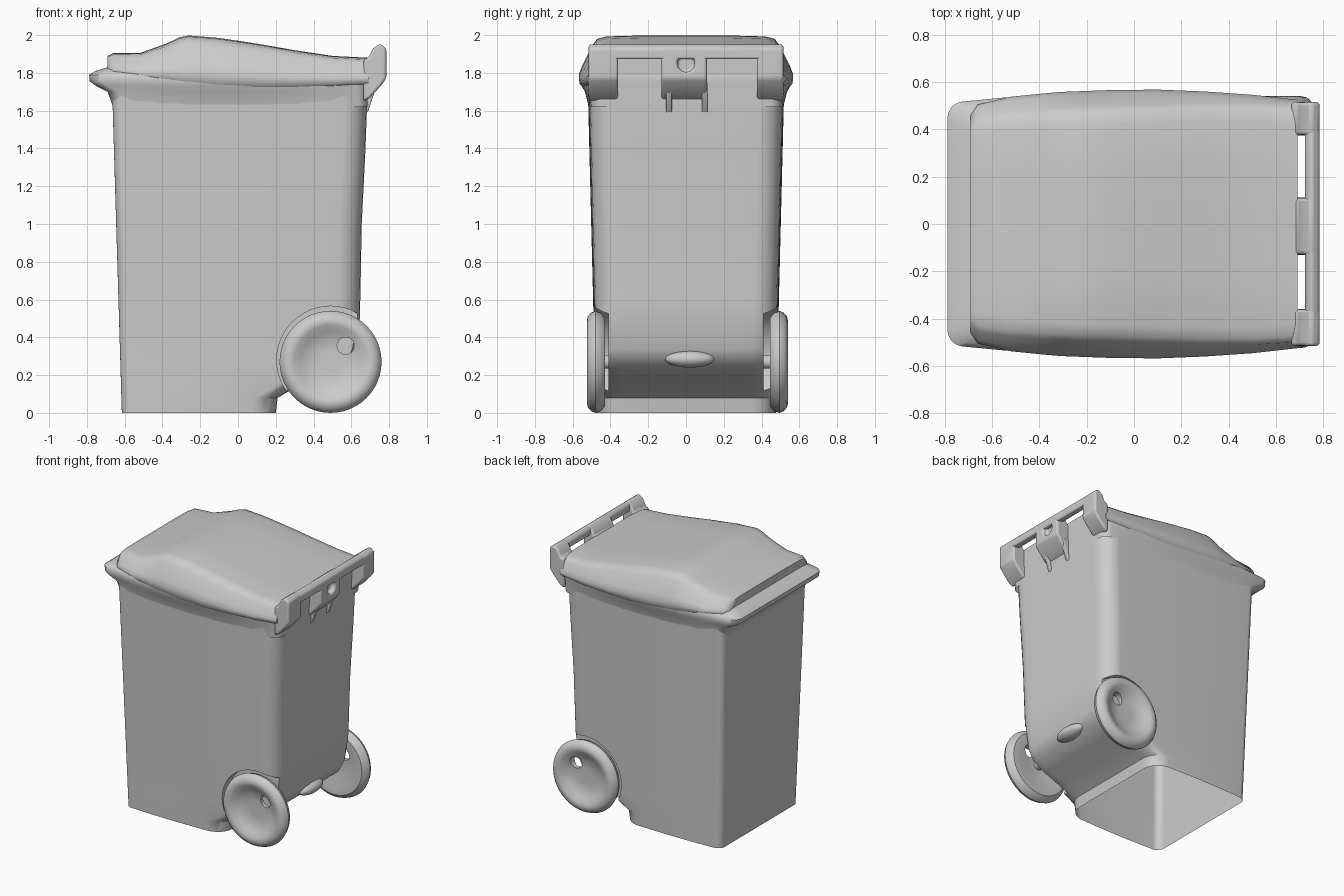
import bpy, bmesh
from math import cos, sin, pi, radians
from mathutils import Matrix, Vector

if "Cube" in bpy.data.objects:
    bpy.data.objects.remove(bpy.data.objects["Cube"])


def shade(ob, angle):
    bpy.ops.object.select_all(action='DESELECT')
    ob.select_set(True)
    bpy.context.view_layer.objects.active = ob
    bpy.ops.object.shade_smooth_by_angle(angle=radians(angle))


def finish(name, bm, angle=40, bevel=0):
    """Turn a bmesh into a smooth-shaded object."""
    bmesh.ops.recalc_face_normals(bm, faces=bm.faces)
    me = bpy.data.meshes.new(name)
    bm.to_mesh(me)
    bm.free()
    ob = bpy.data.objects.new(name, me)
    bpy.context.collection.objects.link(ob)
    if bevel:
        m = ob.modifiers.new("bevel", 'BEVEL')
        m.width, m.segments = bevel, 3
    shade(ob, angle)
    return ob


def ring(z, x0, x1, hy, bow, rf, rr):
    """Rounded rectangle at height z, long sides bowed outwards."""
    arcs = []
    for k, (cx, cy, r) in enumerate([(x1 - rr, hy - rr, rr), (x0 + rf, hy - rf, rf),
                                     (x0 + rf, rf - hy, rf), (x1 - rr, rr - hy, rr)]):
        arcs.append([Vector((cx + r * cos(a), cy + r * sin(a), z))
                     for a in [(k + i / 6) * pi / 2 for i in range(7)]])
    pts = []
    for k, arc in enumerate(arcs):
        nxt = arcs[(k + 1) % 4][0]
        pts += arc + [arc[-1].lerp(nxt, i / 8) for i in range(1, 8)]
    for p in pts:
        u = (2 * p.x - x0 - x1) / (x1 - x0)
        p.y *= 1 + bow * (1 - u * u) / hy
    return pts


def loft(rings, closed=True, caps=False):
    """Skin consecutive point rows with quads."""
    bm = bmesh.new()
    rows = [[bm.verts.new(p) for p in r] for r in rings]
    n = len(rows[0])
    for a, b in zip(rows, rows[1:]):
        for i in range(n if closed else n - 1):
            j = (i + 1) % n
            bm.faces.new((a[i], a[j], b[j], b[i]))
    if caps:
        bm.faces.new(rows[0])
        bm.faces.new(rows[-1])
    return bm


def prism(name, profile, y0, y1, bevel=0.014):
    """Extrude an x-z profile between two y positions."""
    rows = [[(x, y, z) for x, z in profile] for y in (y0, y1)]
    return finish(name, loft(rows, caps=True), bevel=bevel)


def cylinder(name, centre, r, length, axis):
    bm = bmesh.new()
    rot = Matrix.Rotation(pi / 2, 4, 'X' if axis == 'Y' else 'Y')
    bmesh.ops.create_cone(bm, cap_ends=True, segments=48, radius1=r, radius2=r,
                          depth=length, matrix=Matrix.Translation(centre) @ rot)
    return finish(name, bm)


def cut(target, cutter):
    m = target.modifiers.new("cut", 'BOOLEAN')
    m.operation, m.solver, m.object = 'DIFFERENCE', 'EXACT', cutter
    cutter.hide_render = True
    bpy.context.view_layer.objects.active = target
    bpy.ops.object.modifier_move_to_index(modifier=m.name, index=0)
    bpy.ops.object.modifier_apply(modifier=m.name)
    bpy.data.objects.remove(cutter)
    shade(target, 35)


WX, WZ = 0.49, 0.27   # wheel centre

# Tapered body; the rear sweeps in at the bottom above the axle
rear = [(0, .20), (.08, .21), (.15, .33), (.20, .47), (.26, .58), (.34, .62),
        (.50, .645), (.59, .647), (.62, .648), (1.0, .655), (1.4, .675), (1.68, .685)]
body = finish("body", loft([ring(z, -.615 - .03 * z, x, .465 + .025 * z, .012, .05, .12)
                            for z, x in rear], caps=True))
for s in (-1, 1):
    cut(body, cylinder("wheel_well", (WX, s * .56, WZ + .01), .285, .3, 'Y'))

# Open the body at the top and underneath
bm = bmesh.new()
bm.from_mesh(body.data)
ends = [f for f in bm.faces if all(v.co.z < .001 for v in f.verts)
        or all(v.co.z > 1.679 for v in f.verts)]
bmesh.ops.delete(bm, geom=ends, context='FACES')
bm.to_mesh(body.data)
bm.free()
body.modifiers.new("even_shading", 'WEIGHTED_NORMAL').keep_sharp = True

# Flared rim with the front lip
rim = [(1.62, -.662, .685, .50, .015), (1.70, -.69, .687, .505, .03),
       (1.73, -.75, .687, .508, .044), (1.755, -.785, .69, .51, .045),
       (1.79, -.788, .69, .51, .045), (1.81, -.755, .68, .49, .045),
       (1.83, -.69, .67, .46, .03)]
finish("rim", loft([ring(*r, .06, .06) for r in rim]), 50)

# Domed lid: sections along x as (x, bottom z, top z, outer y, inner y)
stations = [(-.69, 1.80, 1.89, .46, .40), (-.66, 1.79, 1.905, .505, .43),
            (-.52, 1.77, 1.905, .538, .45), (-.38, 1.755, 1.955, .552, .46),
            (-.31, 1.745, 1.988, .558, .465), (-.26, 1.74, 1.998, .56, .47),
            (-.10, 1.73, 1.985, .566, .475), (.10, 1.725, 1.955, .568, .48),
            (.30, 1.725, 1.92, .56, .485), (.50, 1.73, 1.89, .546, .485),
            (.69, 1.74, 1.88, .525, .475)]
sections = []
for x, zb, zt, yo, yi in stations:
    h = zt - zb
    half = [(yo - .07, zb + .01), (yo - .02, zb), (yo - .004, zb + .08 * h),
            (yo, zb + .25 * h), (yo - .015, zb + .42 * h), (yi + .025, zt - .2 * h),
            (yi, zt - .07 * h), (yi - .05, zt - .02 * h), (yi * .5, zt)]
    sections.append([(x, y, z) for y, z in half] + [(x, 0, zt)]
                    + [(x, -y, z) for y, z in reversed(half)])
bm = loft(sections, closed=False)
bm.verts.ensure_lookup_table()
n = len(sections[0])
bm.faces.new(bm.verts[:n])
bm.faces.new(bm.verts[-n:])
finish("lid", bm, 45)

# Rear handle: grip bar carried by three lugs, leaving two slots
prism("handle_bar", [(.725, 1.88), (.785, 1.87), (.785, 1.93), (.75, 1.955), (.722, 1.93)],
      -.49, .49)
lug = [(.665, 1.87), (.665, 1.65), (.70, 1.67), (.755, 1.73), (.785, 1.77),
       (.785, 1.93), (.75, 1.955), (.715, 1.93), (.69, 1.88)]
prism("handle_lug_left", lug, -.515, -.36)
prism("handle_lug_right", lug, .375, .515)
centre = prism("handle_lug_centre", lug, -.13, .11)
cut(centre, cylinder("lug_hole", (.80, 0, 1.85), .045, .1, 'X'))

# Small webs running from the centre lug down the back
for side, y in (("left", -.09), ("right", .10)):
    prism("lug_web_" + side, [(.67, 1.75), (.67, 1.58), (.69, 1.60), (.74, 1.75)],
          y - .015, y + .015, .006)

# Lathed wheels with a dished hub and a small through hole
profile = [(.0, .05), (.06, .045), (.12, .052), (.16, .07), (.195, .09), (.215, .095),
           (.24, .09), (.26, .073), (.27, .05), (.26, .02), (.235, .0), (.18, .0),
           (.1, .02), (.0, .02)]
for side, s, y in (("left", -1, .43), ("right", 1, .445)):
    bm = loft([[(WX + r * cos(i * pi / 24), s * (y + t), WZ + r * sin(i * pi / 24))
                for i in range(48)] for r, t in profile])
    bmesh.ops.remove_doubles(bm, verts=bm.verts, dist=1e-5)
    wheel = finish("wheel_" + side, bm, 60)
    cut(wheel, cylinder("hub_hole", (.57, s * .48, .355), .045, .3, 'Y'))

# Axle and its central housing
cylinder("axle", (WX, 0, WZ), .035, .94, 'Y')
bm = bmesh.new()
bmesh.ops.create_uvsphere(bm, u_segments=32, v_segments=16, radius=1,
                          matrix=Matrix.Translation((.59, .02, .285))
                          @ Matrix.Diagonal((.06, .13, .045, 1)))
finish("axle_housing", bm, 60)
